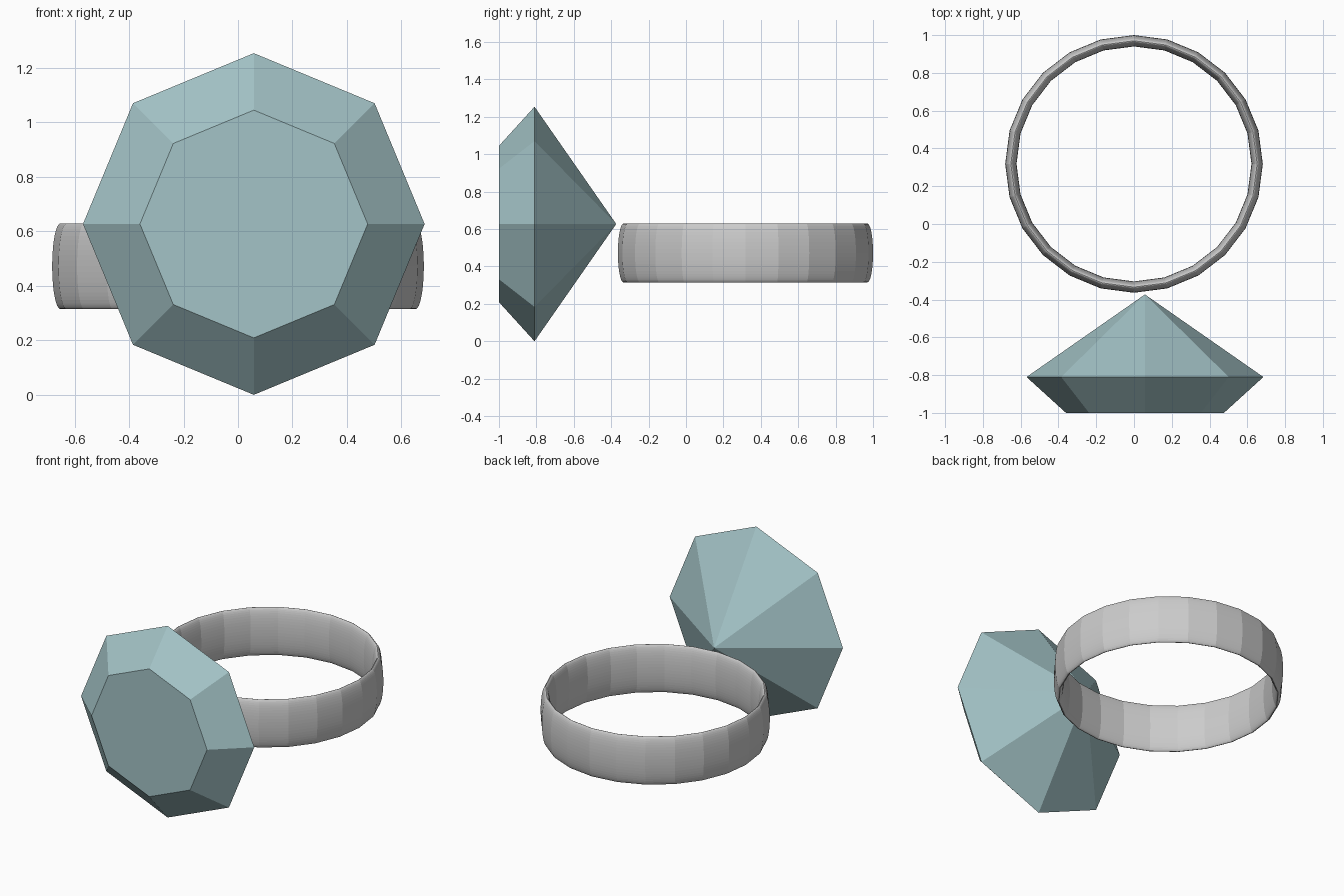
import bpy, bmesh
from math import cos, sin, pi

if "Cube" in bpy.data.objects:
    bpy.data.objects.remove(bpy.data.objects["Cube"])


def make_object(name, bm):
    bmesh.ops.recalc_face_normals(bm, faces=bm.faces)
    mesh = bpy.data.meshes.new(name)
    bm.to_mesh(mesh)
    bm.free()
    obj = bpy.data.objects.new(name, mesh)
    bpy.context.collection.objects.link(obj)
    return obj


def bridge(bm, a, b):
    n = len(a)
    for i in range(n):
        j = (i + 1) % n
        bm.faces.new((a[i], a[j], b[j], b[i]))


# Band: 24-sided ring with a tall, thin elliptical section
SEGMENTS, SECTION = 24, 48
RADIUS, HALF_THICK, HALF_HEIGHT = 0.652, 0.03, 0.157
bm = bmesh.new()
rings = []
for i in range(SEGMENTS):
    a = 2 * pi * i / SEGMENTS
    ring = []
    for k in range(SECTION):
        t = 2 * pi * k / SECTION
        r = RADIUS + HALF_THICK * cos(t)
        ring.append(bm.verts.new((r * cos(a), 0.318 + r * sin(a),
                                  0.472 + HALF_HEIGHT * sin(t))))
    rings.append(ring)
for i in range(SEGMENTS):
    bridge(bm, rings[i], rings[(i + 1) % SEGMENTS])
make_object("ring_band", bm)

# Gem: octagonal table, girdle and a point touching the band
GEM_X, GEM_Z = 0.058, 0.627
bm = bmesh.new()


def octagon(radius, y):
    return [bm.verts.new((GEM_X + radius * cos(i * pi / 4), y,
                          GEM_Z + radius * sin(i * pi / 4))) for i in range(8)]


table = octagon(0.418, -1.0)
girdle = octagon(0.627, -0.81)
point = bm.verts.new((GEM_X, -0.373, GEM_Z))
bm.faces.new(table)
bridge(bm, table, girdle)
for i in range(8):
    bm.faces.new((girdle[i], girdle[(i + 1) % 8], point))
gem = make_object("gemstone", bm)

# Gem colour
mat = bpy.data.materials.new("pale_teal")
mat.diffuse_color = (0.37, 0.55, 0.57, 1)
mat.use_nodes = True
mat.node_tree.nodes["Principled BSDF"].inputs["Base Color"].default_value = mat.diffuse_color
gem.data.materials.append(mat)
